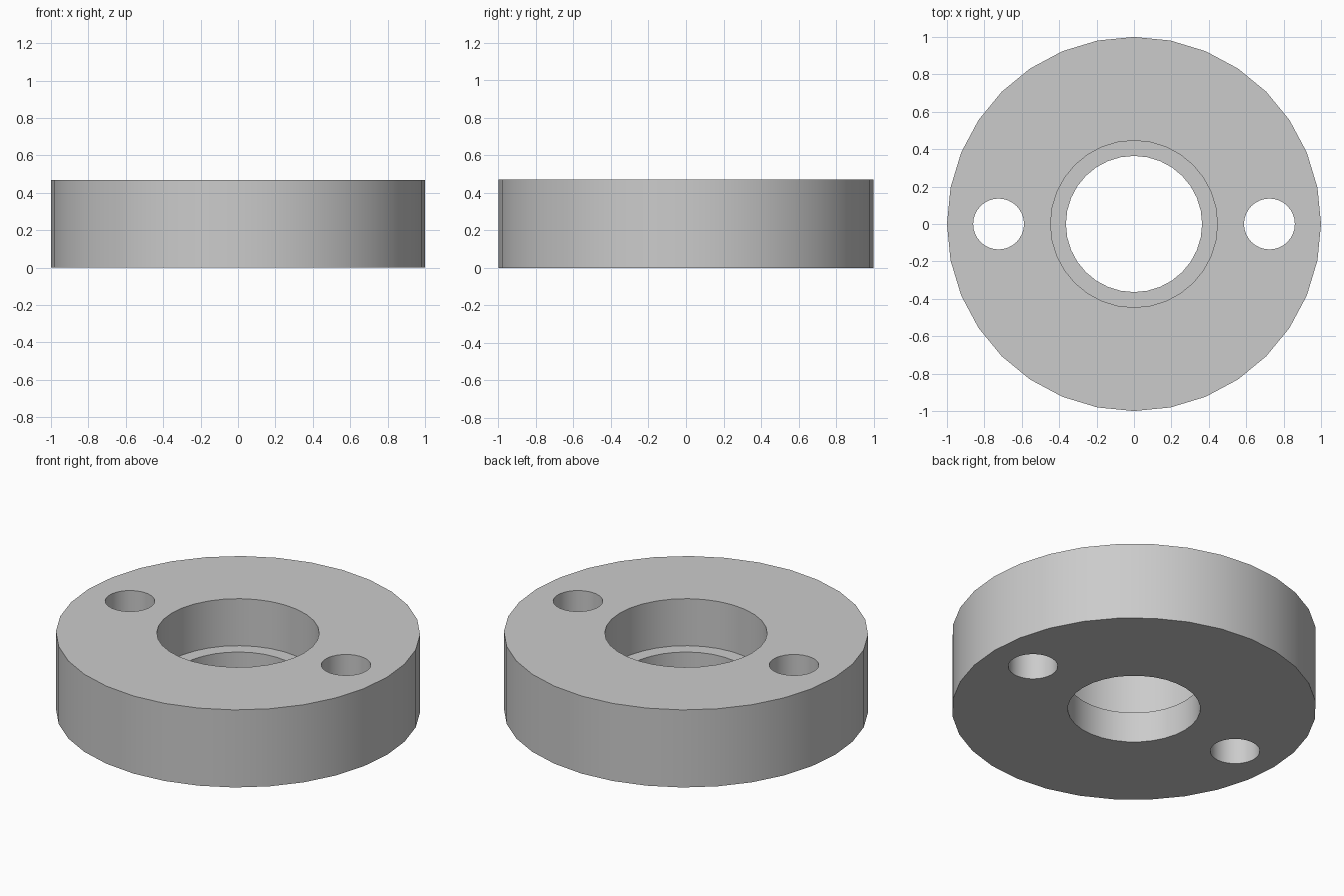
import bpy
from math import radians

default = bpy.data.objects.get("Cube")
if default:
    bpy.data.objects.remove(default, do_unlink=True)

HEIGHT = 0.47
LEDGE_Z = 0.185

# Single grey material
grey = bpy.data.materials.new("plain grey")
grey.use_nodes = True
colour = (0.6, 0.6, 0.6, 1)
grey.diffuse_color = colour
grey.node_tree.nodes["Principled BSDF"].inputs["Base Color"].default_value = colour


def cylinder(name, radius, bottom, top, x=0):
    bpy.ops.mesh.primitive_cylinder_add(
        vertices=32, radius=radius, depth=top - bottom,
        location=(x, 0, (top + bottom) / 2))
    obj = bpy.context.object
    obj.name = name
    obj.data.materials.append(grey)
    return obj


def cut(body, cutter):
    cutter.hide_render = True
    mod = body.modifiers.new(cutter.name, 'BOOLEAN')
    mod.operation = 'DIFFERENCE'
    mod.solver = 'EXACT'
    mod.object = cutter
    bpy.context.view_layer.objects.active = body
    bpy.ops.object.modifier_apply(modifier=mod.name)
    bpy.data.objects.remove(cutter, do_unlink=True)


# Round flange body
flange = cylinder("flange_ring", 1, 0, HEIGHT)

# Stepped central bore: a wide recess above a narrower through hole
cut(flange, cylinder("recess_cutter", 0.446, LEDGE_Z, HEIGHT + 0.1))
cut(flange, cylinder("bore_cutter", 0.364, -0.1, HEIGHT))

# Bolt holes on both sides
for side in (-1, 1):
    cut(flange, cylinder("bolt_hole_cutter", 0.136, -0.1, HEIGHT + 0.1, side * 0.724))

# Smooth walls with crisp rims
bpy.ops.object.select_all(action='DESELECT')
flange.select_set(True)
bpy.context.view_layer.objects.active = flange
bpy.ops.object.shade_smooth_by_angle(angle=radians(30))
